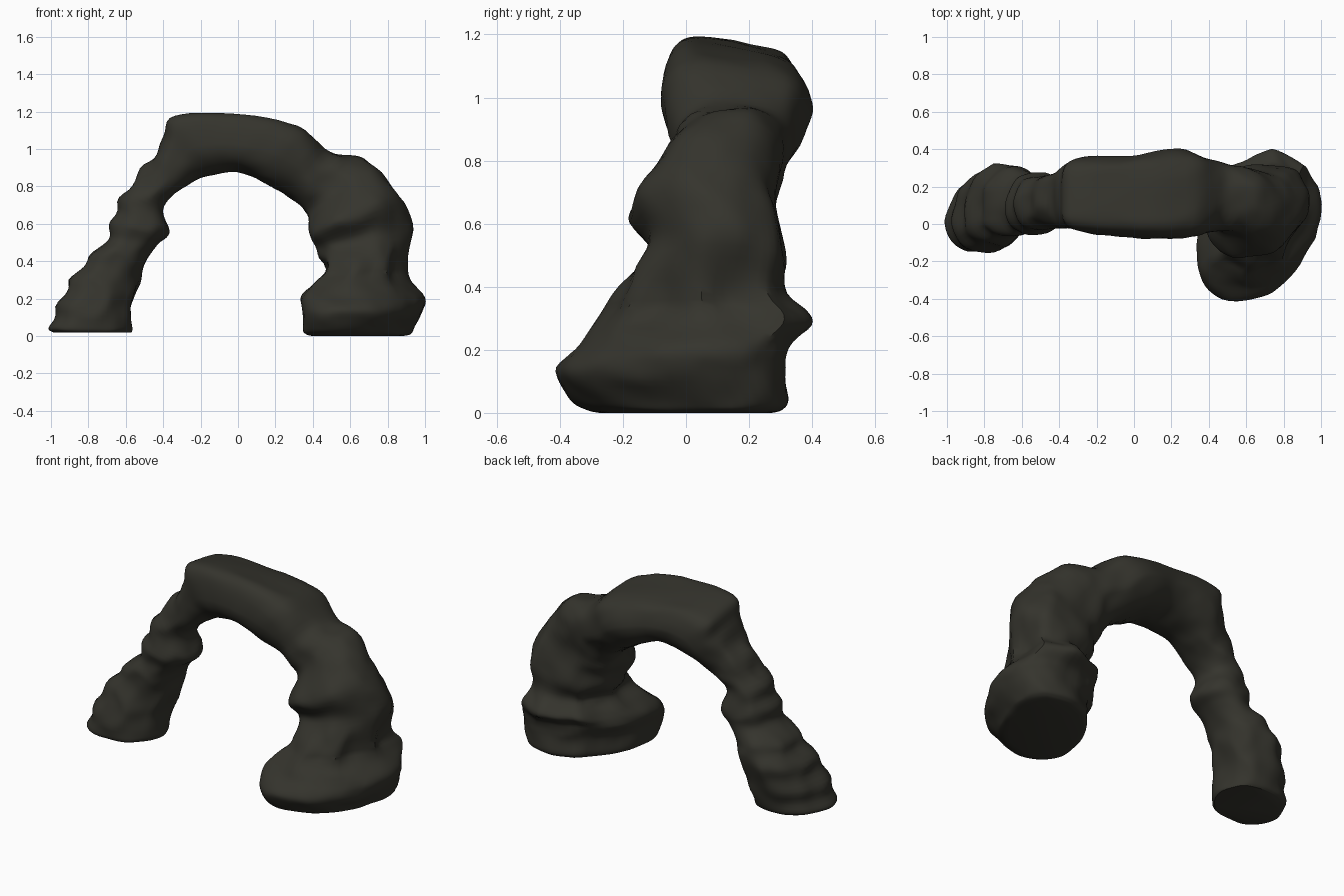
import bpy
import bmesh
from math import sin, cos, pi, copysign
from mathutils import Vector, noise

default_cube = bpy.data.objects.get("Cube")
if default_cube:
    bpy.data.objects.remove(default_cube, do_unlink=True)

# Cross-sections along the arch, in hundredths:
# outer x, outer z, inner x, inner z, front y, back y
SECTIONS = [
    (-97, 2, -58, 2, -13, 23), (-99, 5, -57, 5, -15, 25),
    (-95, 18, -56, 17, -14, 29), (-88, 32, -53, 28, -10, 32),
    (-80, 42, -50, 40, -7, 30), (-70, 52, -43, 49, -5, 27),
    (-67, 63, -37, 55, -5, 27), (-61, 76, -39, 67, -3, 25),
    (-49, 91, -32, 77, -2, 28), (-40, 104, -22, 84, -3, 34),
    (-34, 116, -11, 87, -5, 36), (-2, 117, 0, 88, -7, 36),
    (32, 111, 12, 83, -8, 40), (49, 98, 27, 75, -5, 35),
    (67, 95, 37, 65, -5, 31), (84, 77, 38, 54, -18, 29),
    (93, 60, 42, 45, -12, 32), (90, 40, 47, 36, -23, 33),
    (92, 30, 40, 28, -29, 40), (98, 21, 35, 22, -34, 33),
    (96, 13, 36, 13, -41, 31), (91, 4, 37, 4, -36, 32),
    (89, 1, 39, 1, -31, 30), (86, 0, 43, 0, -27, 27),
]
STEPS = 6
SIDES = 56


def catmull(a, b, c, d, t):
    """Smooth blend between b and c."""
    return 0.5 * (2 * b + (c - a) * t + (2 * a - 5 * b + 4 * c - d) * t * t
                  + (3 * b - a - 3 * c + d) * t ** 3)


def blended_sections():
    last = len(SECTIONS) - 1
    for i in range(last):
        keys = [SECTIONS[min(max(i + k, 0), last)] for k in (-1, 0, 1, 2)]
        for s in range(STEPS):
            yield [catmull(*column, s / STEPS) / 100 for column in zip(*keys)]
    yield [value / 100 for value in SECTIONS[last]]


def rounded(value, power):
    return copysign(abs(value) ** power, value)


def section_points(section):
    """Rounded outline, flat-topped at the crown, with eroded lumps."""
    ox, oz, ix, iz, front, back = section
    centre = Vector((ox + ix, front + back, oz + iz)) / 2
    reach = Vector((ox - ix, 0, oz - iz)) / 2
    depth = Vector((0, back - front, 0)) / 2
    crown = min(max((centre.z - 0.85) * 7, 0), 1)
    right_side = centre.x > 0
    lean = (0.35 if right_side else 0.17) * max(0, 1 - centre.z / 0.8)
    flute = max(0, 1 - abs(centre.z - 0.33) / 0.14) if right_side else 0
    strata = 0 if right_side else 0.012 * (1 - crown) * sin(centre.z * 48)
    points = []
    for k in range(SIDES):
        angle = 2 * pi * k / SIDES
        outer = max(cos(angle), 0)
        power = 0.88 - 0.46 * crown * (outer > 0)
        height = rounded(cos(angle), power)
        out = reach * height + depth * rounded(sin(angle), power)
        # The crown narrows and slopes back toward its top
        out.y *= 1 - 0.14 * crown * max(height, 0)
        out.z -= 0.16 * crown * max(height, 0) * out.y
        # The feet are set askew
        out.x += lean * out.y
        spot = centre + out
        lumps = 0.006 - abs(noise.noise(spot * 5)) * 0.03 * (1 - 0.5 * crown)
        lumps += noise.noise(spot * 11) * 0.008 * (1 - 0.5 * crown)
        lumps += strata * outer - flute * 0.03 * abs(sin(angle * 4))
        points.append(spot + out.normalized() * lumps)
    return points


# Rock arch
bm = bmesh.new()
rings = [[bm.verts.new(p) for p in section_points(s)] for s in blended_sections()]
for low, high in zip(rings, rings[1:]):
    for k in range(SIDES):
        n = (k + 1) % SIDES
        bm.faces.new((low[k], low[n], high[n], high[k]))

# Flat feet
for ring in (rings[0], rings[-1]):
    bm.faces.new(ring)
bmesh.ops.recalc_face_normals(bm, faces=bm.faces)

mesh = bpy.data.meshes.new("rock_arch")
bm.to_mesh(mesh)
bm.free()
arch = bpy.data.objects.new("rock_arch", mesh)
bpy.context.collection.objects.link(arch)

# Dark stone
stone = bpy.data.materials.new("dark_olive_stone")
stone.use_nodes = True
colour = (0.035, 0.034, 0.026, 1)
stone.diffuse_color = colour
shader = next(n for n in stone.node_tree.nodes if n.type == "BSDF_PRINCIPLED")
shader.inputs["Base Color"].default_value = colour
shader.inputs["Roughness"].default_value = 0.9
mesh.materials.append(stone)

bpy.ops.object.select_all(action="DESELECT")
arch.select_set(True)
bpy.context.view_layer.objects.active = arch
bpy.ops.object.shade_smooth_by_angle(angle=pi / 4)
